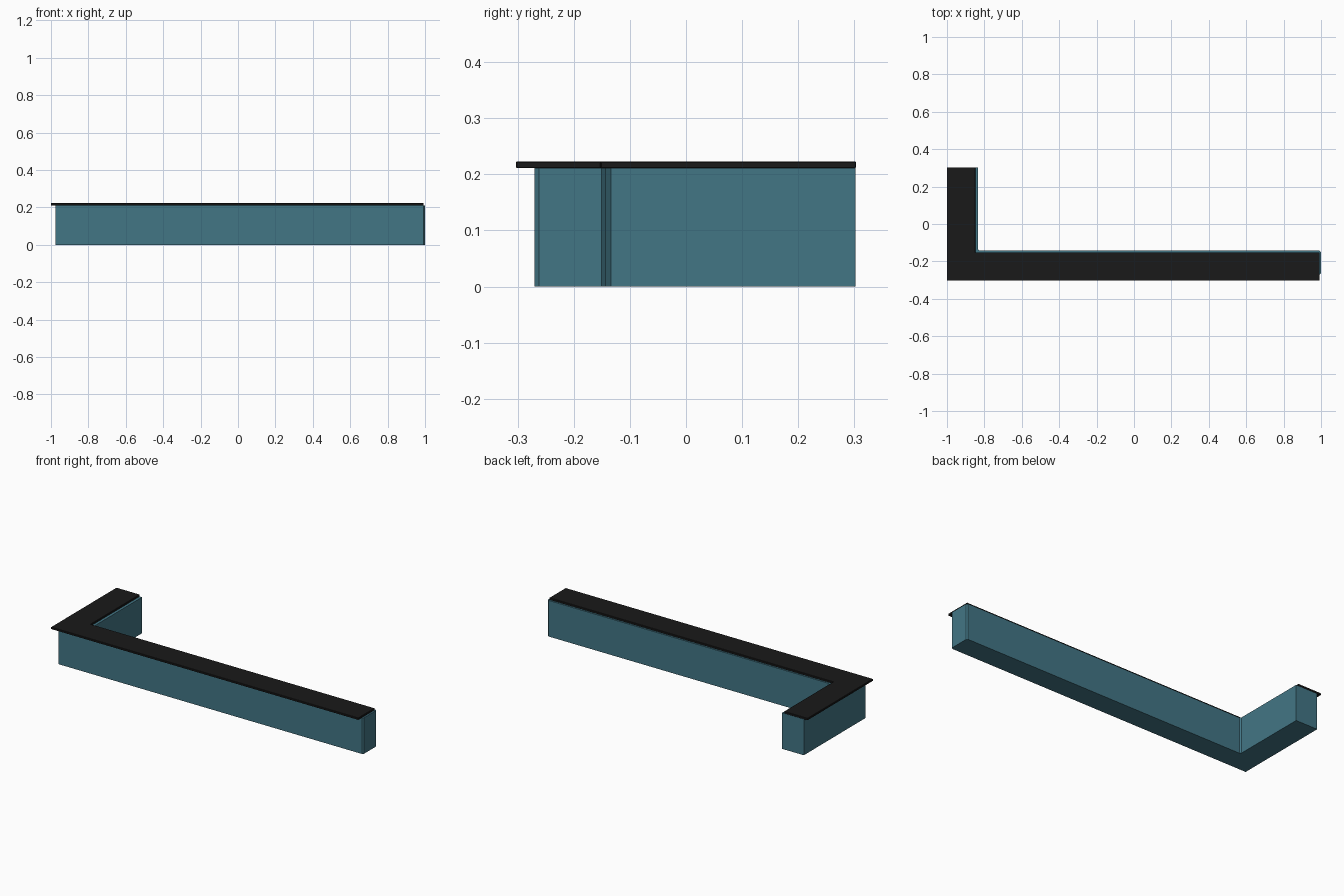
import bpy, bmesh

if "Cube" in bpy.data.objects:
    bpy.data.objects.remove(bpy.data.objects["Cube"])


def material(name, rgb):
    m = bpy.data.materials.new(name)
    m.diffuse_color = (*rgb, 1)
    m.use_nodes = True
    m.node_tree.nodes["Principled BSDF"].inputs["Base Color"].default_value = m.diffuse_color
    return m


def extrude_outline(name, outline, z0, z1, mat):
    bm = bmesh.new()
    face = bm.faces.new([bm.verts.new((x, y, z0)) for x, y in outline])
    ext = bmesh.ops.extrude_face_region(bm, geom=[face])
    top = [v for v in ext["geom"] if isinstance(v, bmesh.types.BMVert)]
    bmesh.ops.translate(bm, verts=top, vec=(0, 0, z1 - z0))
    bmesh.ops.recalc_face_normals(bm, faces=bm.faces)
    mesh = bpy.data.meshes.new(name)
    bm.to_mesh(mesh)
    bm.free()
    mesh.materials.append(mat)
    obj = bpy.data.objects.new(name, mesh)
    bpy.context.collection.objects.link(obj)
    return obj


teal = material("teal_paint", (0.055, 0.18, 0.235))
black = material("black_top", (0.01, 0.01, 0.01))

# L-shaped counter body, chamfered at the free end and inner corner
c = 0.008
extrude_outline("counter_base", [
    (-0.975, -0.27), (1 - c, -0.27), (1, -0.27 + c),
    (1, -0.143 - c), (1 - c, -0.143),
    (-0.834 + c, -0.143), (-0.834, -0.134),
    (-0.834, 0.302), (-0.975, 0.302)], 0, 0.211, teal)

# Thin worktop overhanging the outer sides
top = extrude_outline("worktop", [
    (-1, -0.303), (0.992, -0.303), (0.992, -0.152),
    (-0.848, -0.152), (-0.848, 0.303), (-1, 0.303)], 0.211, 0.223, black)
bevel = top.modifiers.new("soft_edge", "BEVEL")
bevel.width = 0.0015
bevel.segments = 1
